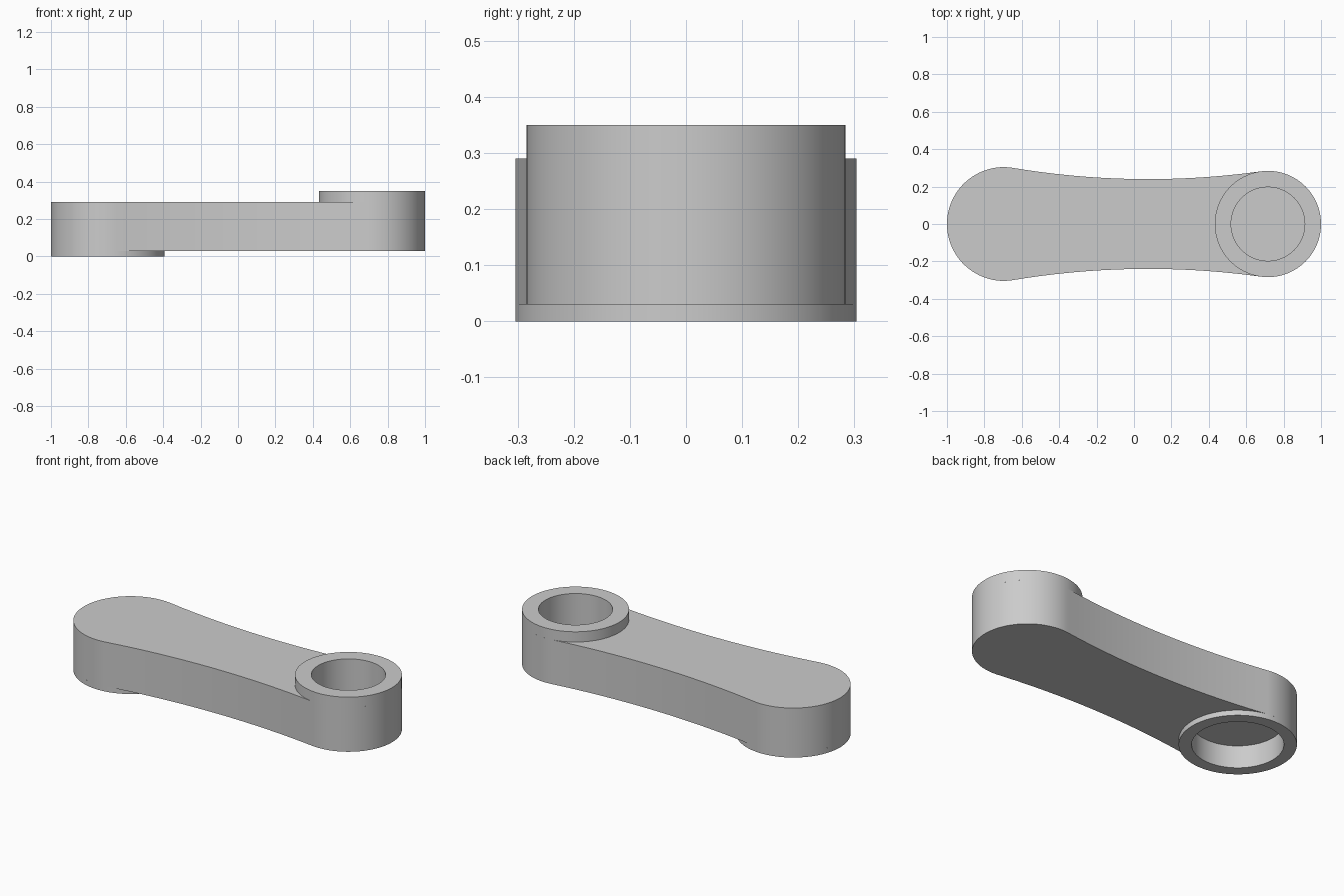
import bpy
import bmesh
from math import sin, cos, pi, atan2, sqrt

cube = bpy.data.objects.get("Cube")
if cube:
    bpy.data.objects.remove(cube, do_unlink=True)

# Main dimensions
BIG_X, BIG_R, BIG_HOLE = -0.696, 0.304, 0.237
SMALL_X, SMALL_R, SMALL_HOLE = 0.716, 0.284, 0.197
ARM_LOW, ARM_HIGH, TOP = 0.03, 0.29, 0.35
WAIST = 0.24
SEGMENTS = 96

grey = bpy.data.materials.new("plain grey")
grey.use_nodes = True
grey.diffuse_color = (0.6, 0.6, 0.6, 1)
grey.node_tree.nodes["Principled BSDF"].inputs["Base Color"].default_value = (0.6, 0.6, 0.6, 1)


def arc(cx, cy, r, start, end, steps):
    angles = [start + (end - start) * i / steps for i in range(steps + 1)]
    return [(cx + r * cos(a), cy + r * sin(a)) for a in angles]


def circle(cx, r):
    return arc(cx, 0, r, 0, 2 * pi, SEGMENTS)[:-1]


def make_object(name, bm):
    bmesh.ops.recalc_face_normals(bm, faces=bm.faces)
    mesh = bpy.data.meshes.new(name)
    bm.to_mesh(mesh)
    bm.free()
    mesh.materials.append(grey)
    obj = bpy.data.objects.new(name, mesh)
    bpy.context.collection.objects.link(obj)
    return obj


def prism(name, outline, low, high):
    bm = bmesh.new()
    base = bm.faces.new([bm.verts.new((x, y, low)) for x, y in outline])
    grown = bmesh.ops.extrude_face_region(bm, geom=[base], use_keep_orig=True)
    for v in grown["geom"]:
        if isinstance(v, bmesh.types.BMVert):
            v.co.z = high
    return make_object(name, bm)


def collar(name, cx, outer, inner, joint, rim):
    """Raised ring, left open where it meets the arm."""
    bm = bmesh.new()
    loops = [[bm.verts.new((x, y, z)) for x, y in circle(cx, r)]
             for r, z in ((outer, joint), (outer, rim), (inner, rim), (inner, joint))]
    for a, b in zip(loops, loops[1:]):
        for i in range(SEGMENTS):
            j = (i + 1) % SEGMENTS
            bm.faces.new((a[i], a[j], b[j], b[i]))
    obj = make_object(name, bm)
    # Keep the rim facing away from the arm
    rim_face = obj.data.polygons[SEGMENTS]
    if rim_face.normal.z * (rim - joint) < 0:
        obj.data.flip_normals()
    return obj


# Waist arc tangent to both end circles, its radius found by bisection
def reach(end_r, r):
    return sqrt((r + end_r) ** 2 - (r + WAIST) ** 2)


low, high = 1.0, 20.0
for _ in range(50):
    waist_r = (low + high) / 2
    if reach(BIG_R, waist_r) + reach(SMALL_R, waist_r) < SMALL_X - BIG_X:
        low = waist_r
    else:
        high = waist_r
waist_x = BIG_X + reach(BIG_R, waist_r)
waist_y = waist_r + WAIST
to_big = atan2(waist_y, waist_x - BIG_X)
to_small = atan2(waist_y, waist_x - SMALL_X)

# Arm outline: small end, back waist, big end, front waist
back = arc(waist_x, waist_y, waist_r, to_small - pi, to_big - pi, 32)
front = [(x, -y) for x, y in reversed(back)]
outline = arc(SMALL_X, 0, SMALL_R, -to_small, to_small, 48)
outline += back[1:-1]
outline += arc(BIG_X, 0, BIG_R, to_big, 2 * pi - to_big, 56)
outline += front[1:-1]
arm = prism("crank_arm", outline, ARM_LOW, ARM_HIGH)

# Blind bores: one from above, one from below
for name, cx, r, z0, z1 in (("upper_bore", SMALL_X, SMALL_HOLE, 0.13, 0.5),
                            ("lower_bore", BIG_X, BIG_HOLE, -0.2, 0.13)):
    cutter = prism(name, circle(cx, r), z0, z1)
    cutter.hide_render = True
    cut = arm.modifiers.new(name, 'BOOLEAN')
    cut.operation = 'DIFFERENCE'
    cut.solver = 'EXACT'
    cut.object = cutter
    bpy.context.view_layer.objects.active = arm
    bpy.ops.object.modifier_apply(modifier=name)
    bpy.data.objects.remove(cutter, do_unlink=True)

# Raised rims around the bores
upper = collar("upper_collar", SMALL_X, SMALL_R, SMALL_HOLE, ARM_HIGH, TOP)
lower = collar("lower_collar", BIG_X, BIG_R, BIG_HOLE, ARM_LOW, 0)

bpy.ops.object.select_all(action='DESELECT')
for obj in (arm, upper, lower):
    obj.select_set(True)
bpy.context.view_layer.objects.active = arm
bpy.ops.object.shade_smooth_by_angle()
